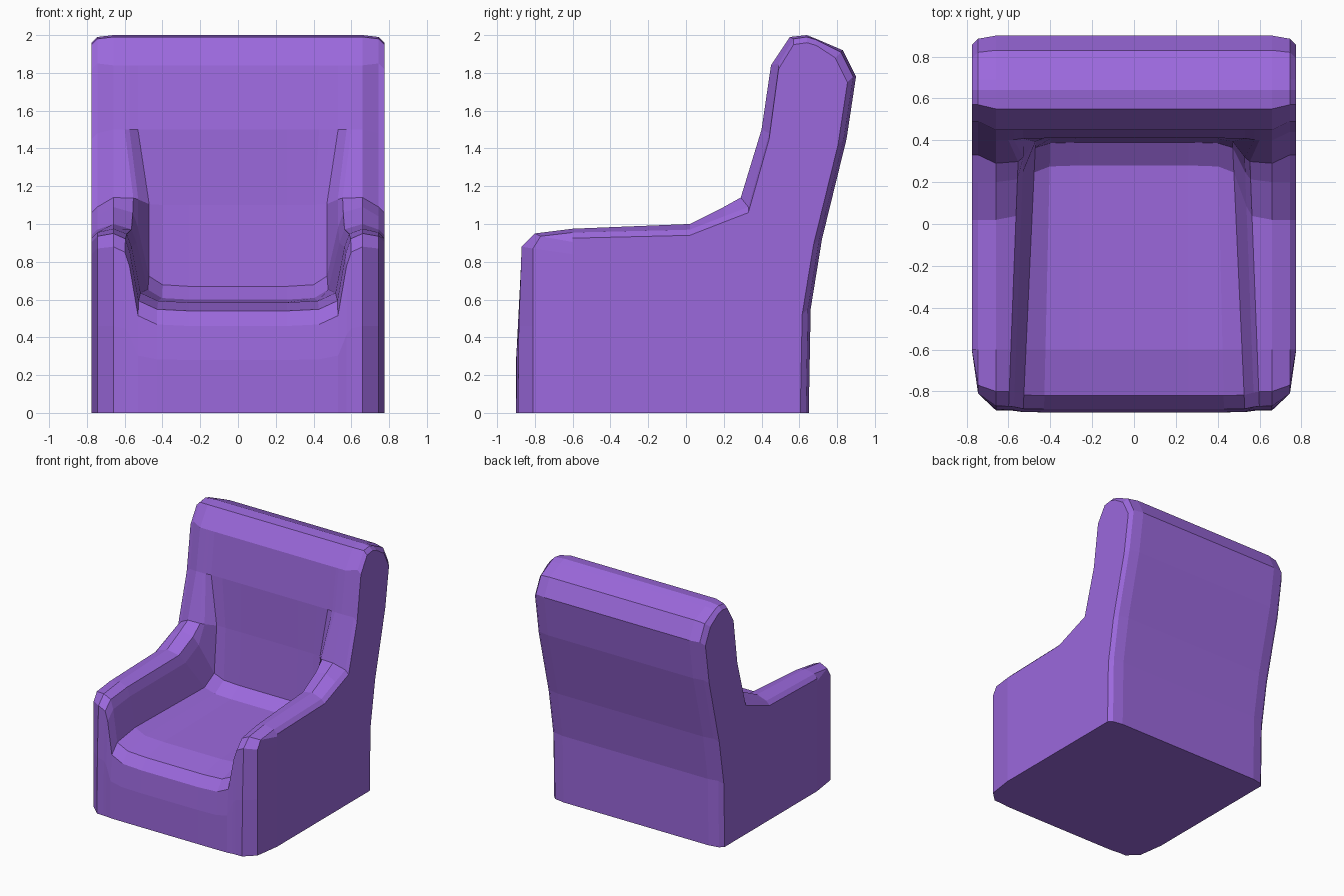
import bpy, bmesh

if "Cube" in bpy.data.objects:
    bpy.data.objects.remove(bpy.data.objects["Cube"])

# Side profiles (y, z), front bottom -> over the top -> back bottom
BACK = [(.45, 1.84), (.55, 1.99), (.64, 2.0), (.69, 1.98), (.83, 1.92),
        (.90, 1.78), (.85, 1.45), (.72, .92), (.66, .55), (.65, 0)]
ARM = [(-.89, 0), (-.885, .46), (-.87, .88), (-.80, .95), (-.60, .975),
       (.02, 1.0), (.20, 1.09), (.29, 1.14), (.40, 1.5)] + BACK
SEAT = [(-.90, 0), (-.90, .28), (-.885, .46), (-.82, .54), (-.60, .585),
        (.28, .60), (.39, .67), (.41, 1.10), (.41, 1.5)] + BACK
OUTER = [(-.81, 0), (-.81, .46), (-.81, .87), (-.77, .935), (-.60, .955),
         (.02, .97), (.20, 1.04), (.33, 1.09), (.44, 1.48), (.49, 1.85),
         (.57, 1.98), (.64, 1.99), (.69, 1.975), (.82, 1.91), (.885, 1.78),
         (.835, 1.45), (.705, .92), (.645, .55), (.635, 0)]
# Flat outer side: outer profile pulled in a little at front, top and back
SIDE = [(max(y, -.6) - (.03 if i > 12 else 0), max(0, z - .03))
        for i, (y, z) in enumerate(OUTER)]


def blend(a, b, t):
    return [(p[0] + (q[0] - p[0]) * t, p[1] + (q[1] - p[1]) * t) for p, q in zip(a, b)]


def section(x, prof, taper=0.0):
    """Profile placed at x; the well walls narrow slightly to the rear."""
    return [(x - (taper * (y + .9) / 1.3 if 2 <= i <= 7 else 0), y, z)
            for i, (y, z) in enumerate(prof)]


# Sections from the seat centre outwards
half = [section(.26, SEAT),
        section(.43, blend(SEAT, ARM, .02), .03),
        section(.53, blend(SEAT, ARM, .13), .06),
        section(.575, blend(SEAT, ARM, .75), .05),
        section(.60, blend(SEAT, ARM, .93), .05),
        section(.66, ARM),
        section(.745, OUTER),
        section(.775, SIDE)]
sections = [[(-x, y, z) for x, y, z in s] for s in reversed(half)] + half

# Armchair shell: loft the sections across the width and cap the sides
bm = bmesh.new()
rings = [[bm.verts.new(p) for p in s] for s in sections]
n = len(ARM)
for a, b in zip(rings, rings[1:]):
    for i in range(n):
        j = (i + 1) % n
        bm.faces.new((a[i], b[i], b[j], a[j]))
bm.faces.new(rings[0])
bm.faces.new(rings[-1][::-1])
bmesh.ops.recalc_face_normals(bm, faces=bm.faces)
mesh = bpy.data.meshes.new("armchair")
bm.to_mesh(mesh)
bm.free()
chair = bpy.data.objects.new("armchair", mesh)
bpy.context.collection.objects.link(chair)

# Purple upholstery
mat = bpy.data.materials.new("purple_upholstery")
mat.diffuse_color = (.33, .14, .72, 1)
mat.use_nodes = True
mat.node_tree.nodes["Principled BSDF"].inputs["Base Color"].default_value = mat.diffuse_color
mesh.materials.append(mat)
